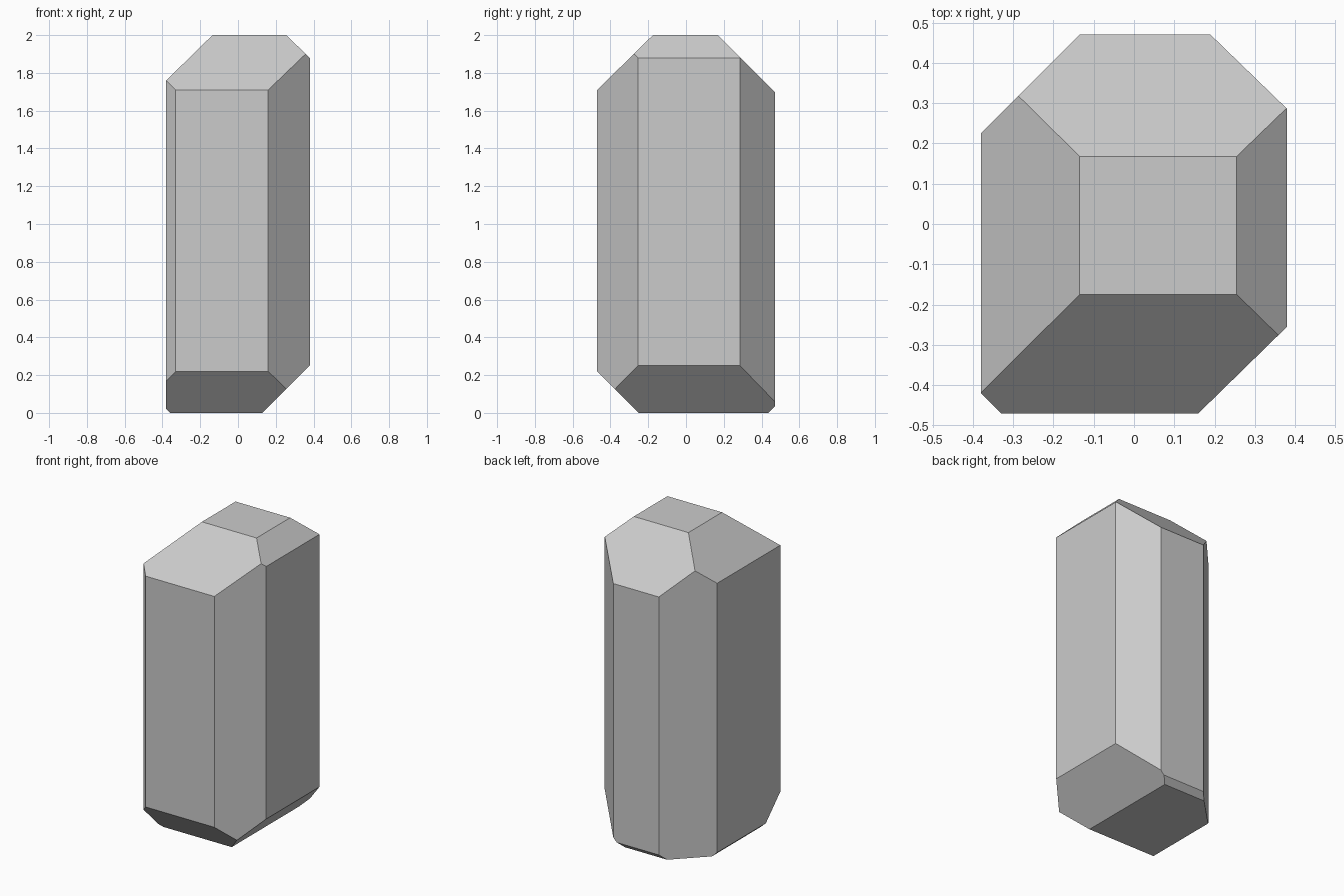
import bpy, bmesh
from mathutils import Vector

if "Cube" in bpy.data.objects:
    bpy.data.objects.remove(bpy.data.objects["Cube"])

HALF = (0.38, 0.47, 1.0)

# Edge chamfers: axis a, side, axis b, side, cut along a, cut along b
CUTS = [
    # upright edges
    (0, 1, 1, -1, 0.22, 0.215),
    (0, -1, 1, -1, 0.05, 0.05),
    (0, -1, 1, 1, 0.245, 0.245),
    (0, 1, 1, 1, 0.19, 0.184),
    # top edges
    (0, -1, 2, 1, 0.245, 0.24),
    (0, 1, 2, 1, 0.125, 0.12),
    (1, -1, 2, 1, 0.295, 0.29),
    (1, 1, 2, 1, 0.302, 0.30),
    # bottom edges
    (0, -1, 2, -1, 0.022, 0.022),
    (0, 1, 2, -1, 0.25, 0.25),
    (1, -1, 2, -1, 0.22, 0.22),
    (1, 1, 2, -1, 0.035, 0.035),
]


def chamfer(bm, a, sa, b, sb, da, db):
    """Slice one box edge off with a plane and cap the cut."""
    point, normal = Vector((0, 0, 0)), Vector((0, 0, 0))
    point[a], point[b] = sa * (HALF[a] - da), sb * HALF[b]
    normal[a], normal[b] = sa / da, sb / db
    bmesh.ops.bisect_plane(bm, geom=bm.verts[:] + bm.edges[:] + bm.faces[:], dist=1e-5,
                           plane_co=point, plane_no=normal.normalized(), clear_outer=True)
    rim = [e for e in bm.edges if e.is_boundary]
    bmesh.ops.holes_fill(bm, edges=rim, sides=0)


# Faceted crystal block
bm = bmesh.new()
bmesh.ops.create_cube(bm, size=2)
bmesh.ops.scale(bm, vec=HALF, verts=bm.verts)
for cut in CUTS:
    chamfer(bm, *cut)
bmesh.ops.translate(bm, vec=(0, 0, HALF[2]), verts=bm.verts)
bmesh.ops.recalc_face_normals(bm, faces=bm.faces)

mesh = bpy.data.meshes.new("crystal_block")
bm.to_mesh(mesh)
bm.free()
bpy.context.collection.objects.link(bpy.data.objects.new("crystal_block", mesh))
